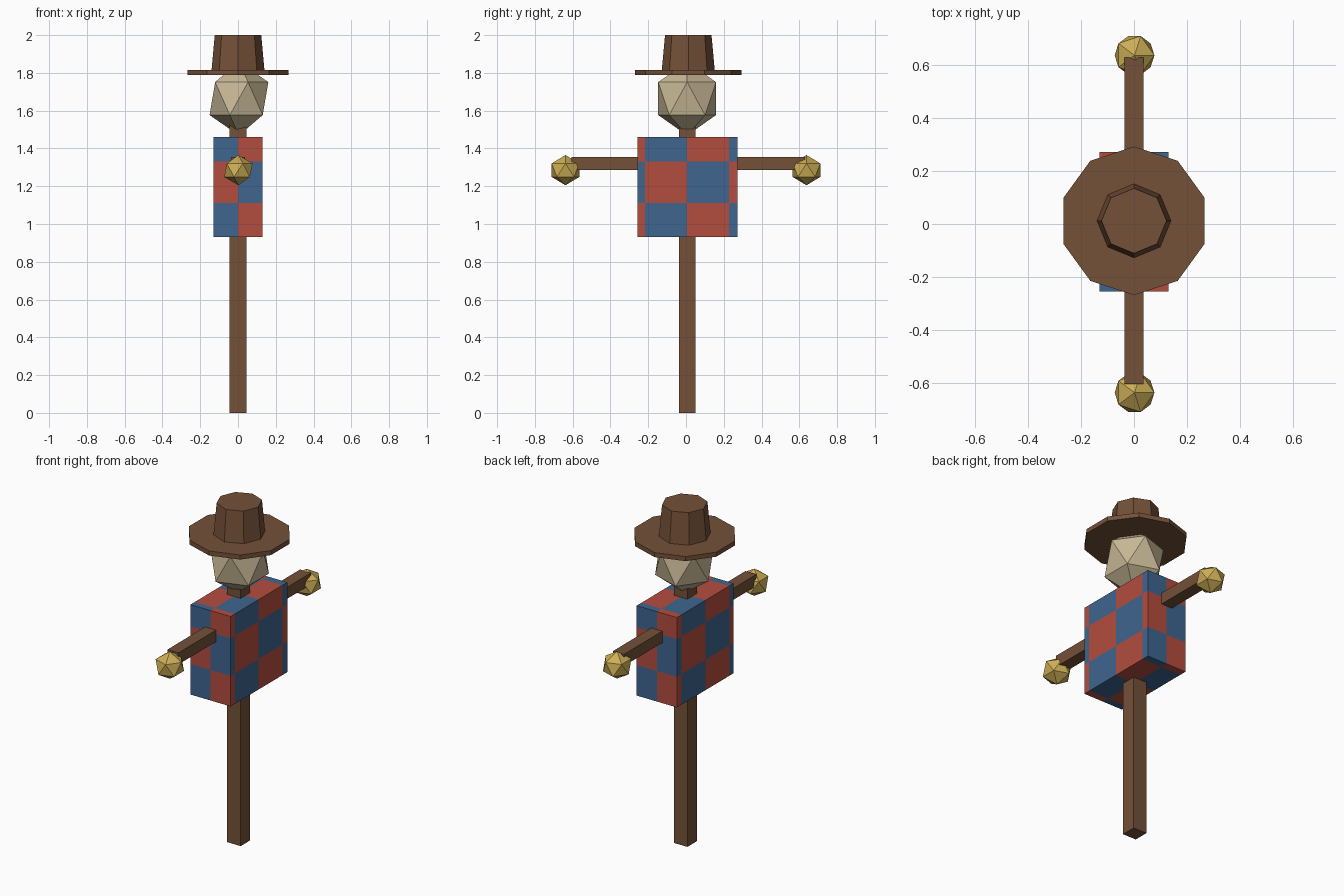
import bpy
import bmesh
import math
from mathutils import Matrix, Vector

default_cube = bpy.data.objects.get("Cube")
if default_cube:
    bpy.data.objects.remove(default_cube, do_unlink=True)


def linear(channel):
    c = channel / 255
    return c / 12.92 if c <= 0.04045 else ((c + 0.055) / 1.055) ** 2.4


def material(name, *rgb):
    mat = bpy.data.materials.new(name)
    mat.use_nodes = True
    color = [linear(c) for c in rgb] + [1]
    mat.diffuse_color = color
    shader = mat.node_tree.nodes["Principled BSDF"]
    shader.inputs["Base Color"].default_value = color
    shader.inputs["Roughness"].default_value = 0.9
    return mat


wood = material("brown wood", 116, 81, 56)
red = material("red cloth", 180, 77, 62)
blue = material("blue cloth", 62, 101, 143)
sack = material("tan sackcloth", 200, 185, 150)
straw = material("yellow straw", 205, 174, 86)


def finish(name, bm, *mats):
    mesh = bpy.data.meshes.new(name)
    bm.to_mesh(mesh)
    bm.free()
    for mat in mats:
        mesh.materials.append(mat)
    obj = bpy.data.objects.new(name, mesh)
    bpy.context.collection.objects.link(obj)
    return obj


def placed(center, size):
    return Matrix.Translation(center) @ Matrix.Diagonal((*size, 1))


def box(name, center, size, mat):
    bm = bmesh.new()
    bmesh.ops.create_cube(bm, size=1, matrix=placed(center, size))
    return finish(name, bm, mat)


def faceted_ball(name, center, radii, mat):
    bm = bmesh.new()
    bmesh.ops.create_icosphere(bm, subdivisions=1, radius=1, matrix=placed(center, radii))
    return finish(name, bm, mat)


def prism(name, sides, bottom_radius, top_radius, z0, z1, mat):
    bm = bmesh.new()
    bmesh.ops.create_cone(
        bm, cap_ends=True, segments=sides, radius1=bottom_radius, radius2=top_radius,
        depth=z1 - z0, matrix=Matrix.Translation((0, MID_Y + 0.004, (z0 + z1) / 2)))
    return finish(name, bm, mat)


MID_Y = 0.008

# Wooden frame
box("post", (0, MID_Y - 0.002, 0.8), (0.088, 0.088, 1.6), wood)
box("arm_pole", (0, 0.012, 1.32), (0.072, 1.235, 0.068), wood)

# Straw hands at both pole ends
for side, y in (("front", -0.638), ("back", 0.638)):
    faceted_ball(side + "_hand", (0.002, y, 1.285), (0.084, 0.086, 0.08), straw)

# Head and hat
faceted_ball("head", (0.005, MID_Y - 0.002, 1.664), (0.174, 0.18, 0.195), sack)
prism("hat_brim", 10, 0.281, 0.281, 1.789, 1.816, wood)
prism("hat_crown", 8, 0.14, 0.123, 1.816, 2.0, wood)

# Checked shirt: a box cut along a grid, coloured by cell parity
CELL = 0.222
bm = bmesh.new()
bmesh.ops.create_cube(bm, size=1, matrix=placed((0, MID_Y, 1.195), (0.262, 0.528, 0.53)))
grid_origin = Vector((0, MID_Y - 0.002, 0))
for axis, steps in enumerate(((0,), (-1, 0, 1), (5, 6))):
    normal = Vector([float(axis == i) for i in range(3)])
    for step in steps:
        bmesh.ops.bisect_plane(
            bm, geom=bm.verts[:] + bm.edges[:] + bm.faces[:],
            plane_co=grid_origin + normal * step * CELL, plane_no=normal)
for face in bm.faces:
    inside = face.calc_center_median() - grid_origin - face.normal * 0.005
    face.material_index = sum(math.floor(c / CELL) for c in inside) % 2
finish("checked_shirt", bm, red, blue)
